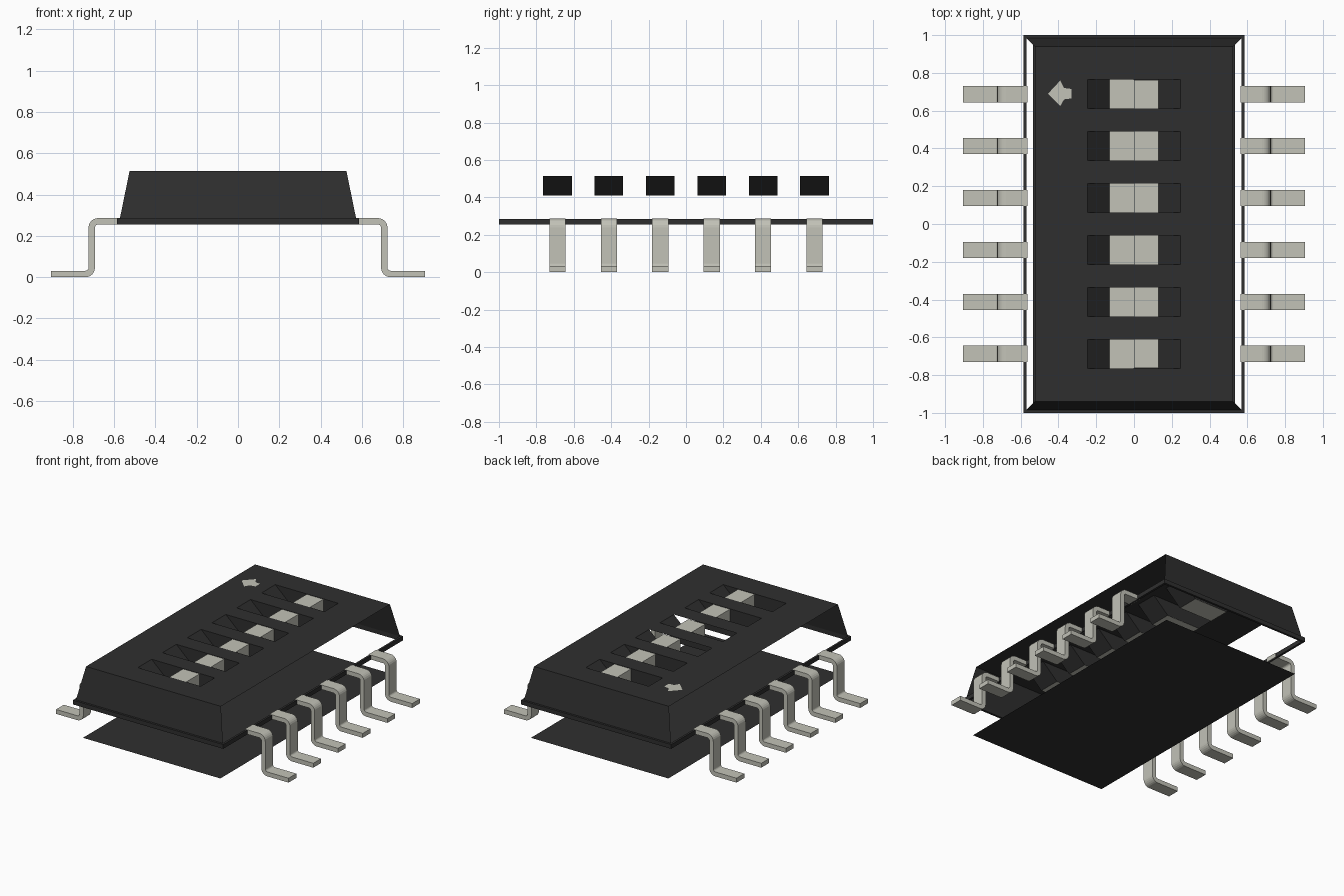
import bpy, math

cube = bpy.data.objects.get("Cube")
if cube:
    bpy.data.objects.remove(cube, do_unlink=True)


def material(name, colour):
    m = bpy.data.materials.new(name)
    m.diffuse_color = (*colour, 1)
    m.use_nodes = True
    bsdf = m.node_tree.nodes["Principled BSDF"]
    bsdf.inputs["Base Color"].default_value = (*colour, 1)
    bsdf.inputs["Roughness"].default_value = 0.6
    return m


black = material("black plastic", (0.028, 0.028, 0.028))
pale = material("pale metal", (0.54, 0.54, 0.475))


def make(name, quads, mat):
    """Build one object from a list of polygons given as corner points."""
    verts, faces = [], []
    for q in quads:
        faces.append(range(len(verts), len(verts) + len(q)))
        verts += q
    me = bpy.data.meshes.new(name)
    me.from_pydata(verts, [], [list(f) for f in faces])
    me.materials.append(mat)
    ob = bpy.data.objects.new(name, me)
    bpy.context.collection.objects.link(ob)
    return ob


def rect(x0, x1, y0, y1, z):
    return [(x0, y0, z), (x1, y0, z), (x1, y1, z), (x0, y1, z)]


def box(x0, x1, y0, y1, z0, z1):
    a, b = rect(x0, x1, y0, y1, z0), rect(x0, x1, y0, y1, z1)
    sides = [[a[i], a[(i + 1) % 4], b[(i + 1) % 4], b[i]] for i in range(4)]
    return [a[::-1], b] + sides


def prism(profile, y0, y1):
    """Extrude an (x, z) outline that runs anticlockwise in the xz plane along y."""
    n = len(profile)
    a = [(x, y0, z) for x, z in profile]
    b = [(x, y1, z) for x, z in profile]
    return [[a[i], b[i], b[(i + 1) % n], a[(i + 1) % n]] for i in range(n)], a, b


TOP, FLOOR = 0.515, 0.41
TX, TY = 0.525, 0.94             # half size of the top
WX, FX, WY = 0.245, 0.13, 0.077  # half sizes of each switch well
rows = [-0.6875 + 0.275 * i for i in range(6)]

# Top plate with one opening per switch
strips = [rect(-TX, -WX, -TY, TY, TOP), rect(WX, TX, -TY, TY, TOP)]
edges = [-TY] + [e for y in rows for e in (y - WY, y + WY)] + [TY]
for lo, hi in zip(edges[::2], edges[1::2]):
    strips.append(rect(-WX, WX, lo, hi, TOP))
make("top_plate", strips, black)

# Sloping end walls; the long sides are open
for name, s in (("front_wall", -1), ("back_wall", 1)):
    wall = [(-0.572, s * 0.985, 0.285), (0.572, s * 0.985, 0.285),
            (TX, s * TY, TOP), (-TX, s * TY, TOP)]
    make(name, [wall if s < 0 else wall[::-1]], black)

# Thin rim around the middle of the body
RX, RY, RW, Z0, Z1 = 0.585, 1.0, 0.015, 0.255, 0.285
rim = []
for s in (-1, 1):
    xs = sorted((s * RX, s * (RX - RW)))
    ys = sorted((s * RY, s * (RY - RW)))
    rim += box(*xs, -RY + RW, RY - RW, Z0, Z1)
    rim += box(-RX, RX, *ys, Z0, Z1)
make("body_rim", rim, black)

# Base sheet under the body
make("base_sheet", [rect(-0.535, 0.535, -0.96, 0.96, 0.018)[::-1]], black)

# Switch wells with sloping ends, pale floors and raised sliders
for i, y in enumerate(rows):
    y0, y1 = y - WY, y + WY
    well = []
    for s in (-1, 1):
        slope = [(s * WX, y0, TOP), (s * FX, y0, FLOOR),
                 (s * FX, y1, FLOOR), (s * WX, y1, TOP)]
        well.append(slope if s < 0 else slope[::-1])
    side = [(-WX, TOP), (-FX, FLOOR), (FX, FLOOR), (WX, TOP)]
    if i not in (2, 3):          # the two middle wells are open at the front
        well.append([(x, y0, z) for x, z in side][::-1])
    well.append([(x, y1, z) for x, z in side])
    make(f"switch_well_{i + 1}", well, black)
    make(f"switch_floor_{i + 1}", [rect(-FX, 0, y0, y1, FLOOR)], pale)
    make(f"switch_slider_{i + 1}",
         box(0, FX, y0 + 0.001, y1 - 0.001, FLOOR, TOP - 0.002), pale)

# Arrow mark near the first switch
arrow = [(-0.455, 0.69), (-0.39, 0.625), (-0.37, 0.66), (-0.33, 0.665),
         (-0.33, 0.715), (-0.37, 0.72), (-0.39, 0.76)]
make("arrow_mark", [[(x, y, TOP + 0.002) for x, y in arrow]], pale)


# Bent pins: arcs for the two bends, inner and outer edges of the strip
def arc(cx, cz, r, a0, a1, n=6):
    return [(cx + r * math.cos(math.radians(a0 + (a1 - a0) * k / n)),
             cz + r * math.sin(math.radians(a0 + (a1 - a0) * k / n)))
            for k in range(n + 1)]


T, R = 0.031, 0.015              # strip thickness and inner bend radius
XV = 0.724                       # outer face of the upright
upper = ([(0.565, 0.286)] + arc(XV - T - R, 0.286 - T - R, R + T, 90, 0)
         + arc(XV + R, T + R, R, 180, 270) + [(0.905, T)])
lower = ([(0.565, 0.286 - T)] + arc(XV - T - R, 0.286 - T - R, R, 90, 0)
         + arc(XV + R, T + R, R + T, 180, 270) + [(0.905, 0.0)])

for side, s in (("left", 1), ("right", -1)):
    for i, y in enumerate(rows):
        outline = [(s * x, z) for x, z in lower + upper[::-1]]
        if s < 0:
            outline.reverse()
        faces, _, _ = prism(outline, y - 0.043, y + 0.043)
        # Flat sides made of quads along the strip
        for k in range(len(upper) - 1):
            q = [lower[k], lower[k + 1], upper[k + 1], upper[k]]
            q = [(s * x, z) for x, z in (q if s > 0 else q[::-1])]
            faces.append([(x, y - 0.043, z) for x, z in q])
            faces.append([(x, y + 0.043, z) for x, z in q][::-1])
        make(f"{side}_pin_{i + 1}", faces, pale)
